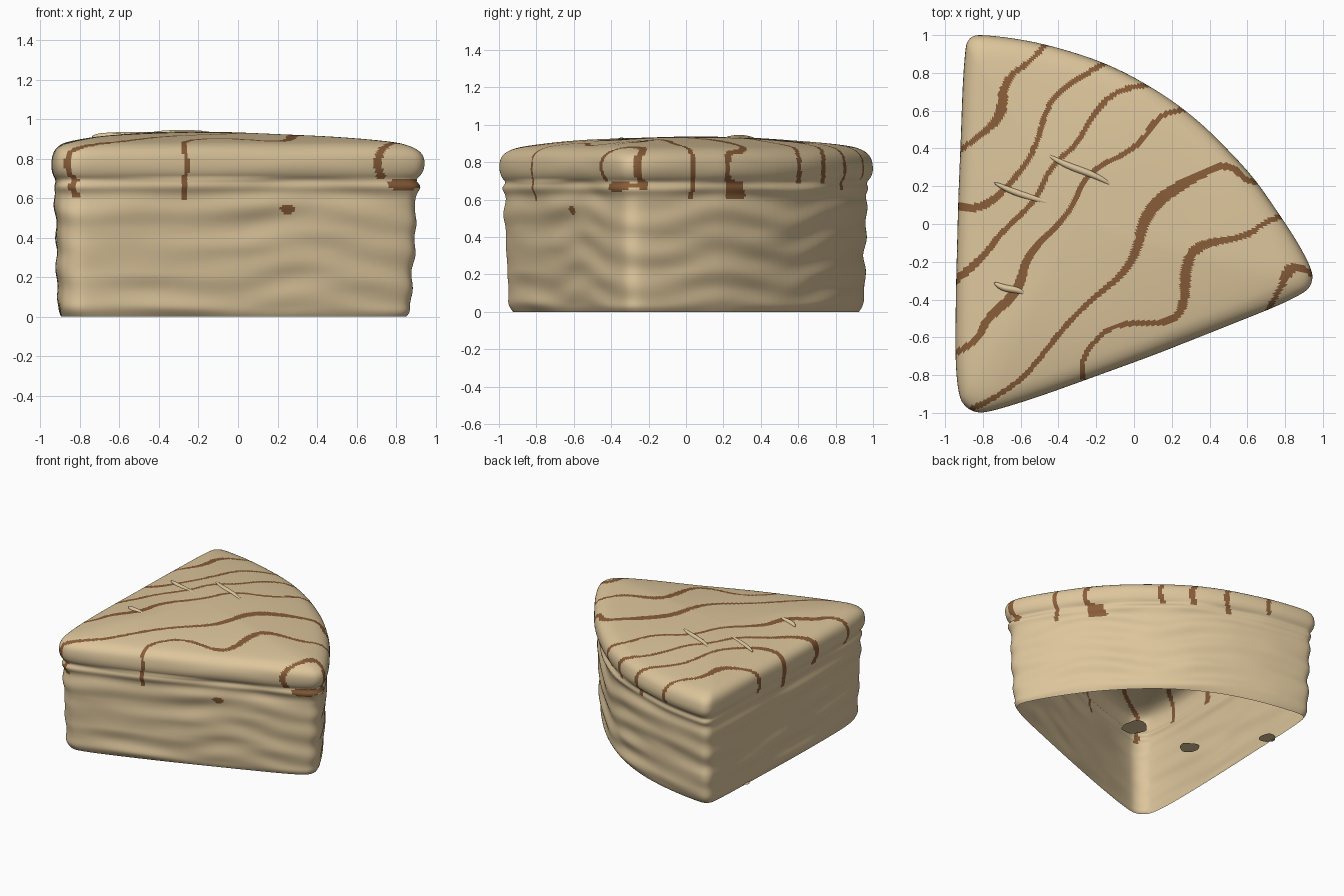
import bpy, bmesh, math
from mathutils import Vector, noise, kdtree

cube = bpy.data.objects.get("Cube")
if cube:
    bpy.data.objects.remove(cube)


def material(name, color):
    m = bpy.data.materials.new(name)
    m.use_nodes = True
    m.diffuse_color = (*color, 1)
    m.node_tree.nodes["Principled BSDF"].inputs["Base Color"].default_value = (*color, 1)
    return m


cream = material("cream_icing", (0.72, 0.56, 0.33))
caramel = material("caramel_drizzle", (0.25, 0.11, 0.04))


def soften(points, closed, rounds=3):
    """Round a polyline by corner cutting."""
    pts = [Vector(p) for p in points]
    for _ in range(rounds):
        pairs = list(zip(pts, pts[1:] + pts[:1] if closed else pts[1:]))
        cut = []
        for a, b in pairs:
            cut += [a.lerp(b, 0.25), a.lerp(b, 0.75)]
        pts = cut if closed else [pts[0]] + cut[1:-1] + [pts[-1]]
    return pts


def resample(pts, count, closed):
    """Space points evenly along a polyline."""
    pts = pts + pts[:1] if closed else pts
    lengths = [(b - a).length for a, b in zip(pts, pts[1:])]
    step = sum(lengths) / (count if closed else count - 1)
    out, i, start = [], 0, 0.0
    for k in range(count):
        d = k * step
        while i < len(lengths) - 1 and d > start + lengths[i]:
            start += lengths[i]
            i += 1
        out.append(pts[i].lerp(pts[i + 1], min(1, (d - start) / max(lengths[i], 1e-9))))
    return out


# Wedge outline, fitted to its full width and depth
outline = resample(soften([
    (-.9, .88), (-.88, 1), (-.76, 1), (-.45, .95), (-.1, .84), (.26, .63), (.6, .3),
    (.8, .02), (.93, -.2), (.96, -.3), (.9, -.38), (.4, -.58), (-.2, -.81),
    (-.75, -1), (-.87, -1), (-.945, -.9), (-.945, -.3), (-.92, .4)], True), 420, True)
outline.reverse()
for axis, half in ((0, .945), (1, 1)):
    low, high = min(p[axis] for p in outline), max(p[axis] for p in outline)
    for p in outline:
        p[axis] = (2 * (p[axis] - low) / (high - low) - 1) * half

# Side and top profile: scale of the outline, height
profile = resample(soften([
    (.925, 0), (.945, .03), (.95, .1), (.955, .3), (.97, .55), (.963, .62), (.985, .66),
    (.96, .69), (.99, .72), (1.003, .77), (.99, .83), (.94, .867), (.86, .888),
    (.6, .915), (.3, .933), (0, .937)], False), 150, False)

# Drizzle lines: height where the drip stops, where it is thickest, extra width, path
drizzles = [
    (.70, .55, .014, [(-.45, .97), (-.55, .86), (-.69, .76), (-.7, .57), (-.8, .48), (-.95, .37)]),
    (.64, .9, .008, [(-.12, .87), (-.3, .77), (-.45, .66), (-.52, .4), (-.62, .25), (-.77, .1),
                     (-.88, .08), (-.96, .1)]),
    (.69, .95, .006, [(.1, .74), (-.1, .71), (-.23, .56), (-.3, .42), (-.44, .31), (-.52, .12),
                      (-.7, -.04), (-.8, -.18), (-.96, -.31)]),
    (.67, .75, .012, [(.28, .61), (.13, .58), (.02, .4), (-.25, .28), (-.34, .05), (-.57, -.16),
                      (-.61, -.36), (-.78, -.5), (-.83, -.62), (-.96, -.69)]),
    (.61, .3, .018, [(.7, .22), (.6, .22), (.5, .33), (.3, .24), (.06, .08), (0, -.22), (-.25, -.42),
                     (-.4, -.58), (-.55, -.78), (-.7, -.9), (-.9, -1)]),
    (.6, .4, .014, [(.83, .05), (.7, .02), (.6, -.07), (.32, -.11), (.27, -.25), (.27, -.42),
                    (.2, -.53), (-.1, -.52), (-.24, -.65), (-.29, -.78), (-.24, -.86)]),
    (.68, .6, .014, [(.7, -.47), (.77, -.35), (.82, -.23), (.89, -.23), (.95, -.27)]),
]
samples = []
for stop, peak, extra, path in drizzles:
    line = resample(soften(path, False), 260, False)
    for i, p in enumerate(line):
        width = .014 + extra * math.exp(-((i / 260 - peak) / .16) ** 2)
        samples.append((p.to_3d(), width, stop))
tree = kdtree.KDTree(len(samples))
for i, s in enumerate(samples):
    tree.insert(s[0], i)
tree.balance()


def is_caramel(c):
    if c.z > .5 and c.y < -.2:  # loose spot, and the base of the corner loop
        for x, z, rx, rz in ((.25, .545, .035, .024), (.84, .67, .085, .032)):
            if ((c.x - x) / rx) ** 2 + ((c.z - z) / rz) ** 2 < 1:
                return True
    _, i, dist = tree.find(Vector((c.x, c.y, 0)))
    _, width, stop = samples[i]
    return dist < width and c.z > stop + .03 * noise.noise(c * 5)


# Cake slice: open underneath, with wavy layers pressed into the sides
bm = bmesh.new()
center = Vector((-.3, 0))
rings = []
for scale, z in profile:
    side = min(1, max(0, (scale - .88) / .06)) * min(1, z / .05) * (1 if z < .7 else .25)
    ring = []
    for p in outline:
        q = center + (p - center) * scale
        n = noise.noise(Vector((q.x * 2.2, q.y * 2.2, z * 9)))
        drift = noise.noise(Vector((q.x * 1.5, q.y * 1.5, 4)))
        push = side * (.014 * n + .006 * math.sin(z * 38 + 4 * drift))
        q += (p - center).normalized() * push
        lift = .005 * noise.noise(Vector((q.x * 2, q.y * 2, 7))) if z > .8 else 0
        ring.append(bm.verts.new((q.x, q.y, z + lift)))
    rings.append(ring)
for low, high in zip(rings, rings[1:]):
    for i in range(len(low)):
        # outline runs clockwise or not; normals are unified below
        j = (i + 1) % len(low)
        bm.faces.new((low[i], low[j], high[j], high[i]))
bmesh.ops.remove_doubles(bm, verts=rings[-1], dist=.001)
bmesh.ops.recalc_face_normals(bm, faces=bm.faces)
bm.normal_update()
top = max(bm.faces, key=lambda f: f.calc_center_median().z)
if top.normal.z < 0:
    bmesh.ops.reverse_faces(bm, faces=bm.faces)
for f in bm.faces:
    f.smooth = True
    f.material_index = int(is_caramel(f.calc_center_median()))


def add_object(name, bm, *materials):
    mesh = bpy.data.meshes.new(name)
    bm.to_mesh(mesh)
    bm.free()
    for m in materials:
        mesh.materials.append(m)
    obj = bpy.data.objects.new(name, mesh)
    bpy.context.collection.objects.link(obj)
    return obj


add_object("cake_slice", bm, cream, caramel)

# Slivers lying half sunk in the top
for n, (a, b, height) in enumerate([((-.46, .37), (-.11, .2), .922),
                                    ((-.74, .22), (-.34, .06), .912),
                                    ((-.74, -.31), (-.56, -.38), .908)]):
    a, b = Vector(a), Vector(b)
    bm = bmesh.new()
    bmesh.ops.create_uvsphere(bm, u_segments=24, v_segments=12, radius=1)
    for v in bm.verts:
        v.co.y += .35 * math.sin(v.co.x * 3)
    for f in bm.faces:
        f.smooth = True
    sliver = add_object(f"top_sliver_{n + 1}", bm, cream)
    sliver.scale = ((b - a).length / 2, .02, .024)
    sliver.location = (*((a + b) / 2), height)
    sliver.rotation_euler.z = math.atan2(b.y - a.y, b.x - a.x)

# Scraps left across the open underside
for n, (x, y, r) in enumerate([(0, 0, .09), (-.49, .03, .07), (-.84, .5, .06)]):
    bm = bmesh.new()
    bmesh.ops.create_circle(bm, cap_ends=True, segments=24, radius=r)
    for v in bm.verts:
        v.co *= 1 + .3 * noise.noise(v.co * 15 + Vector((n, 0, 0)))
    bmesh.ops.reverse_faces(bm, faces=bm.faces)
    scrap = add_object(f"underside_scrap_{n + 1}", bm, cream)
    scrap.location = (x, y, .012)
